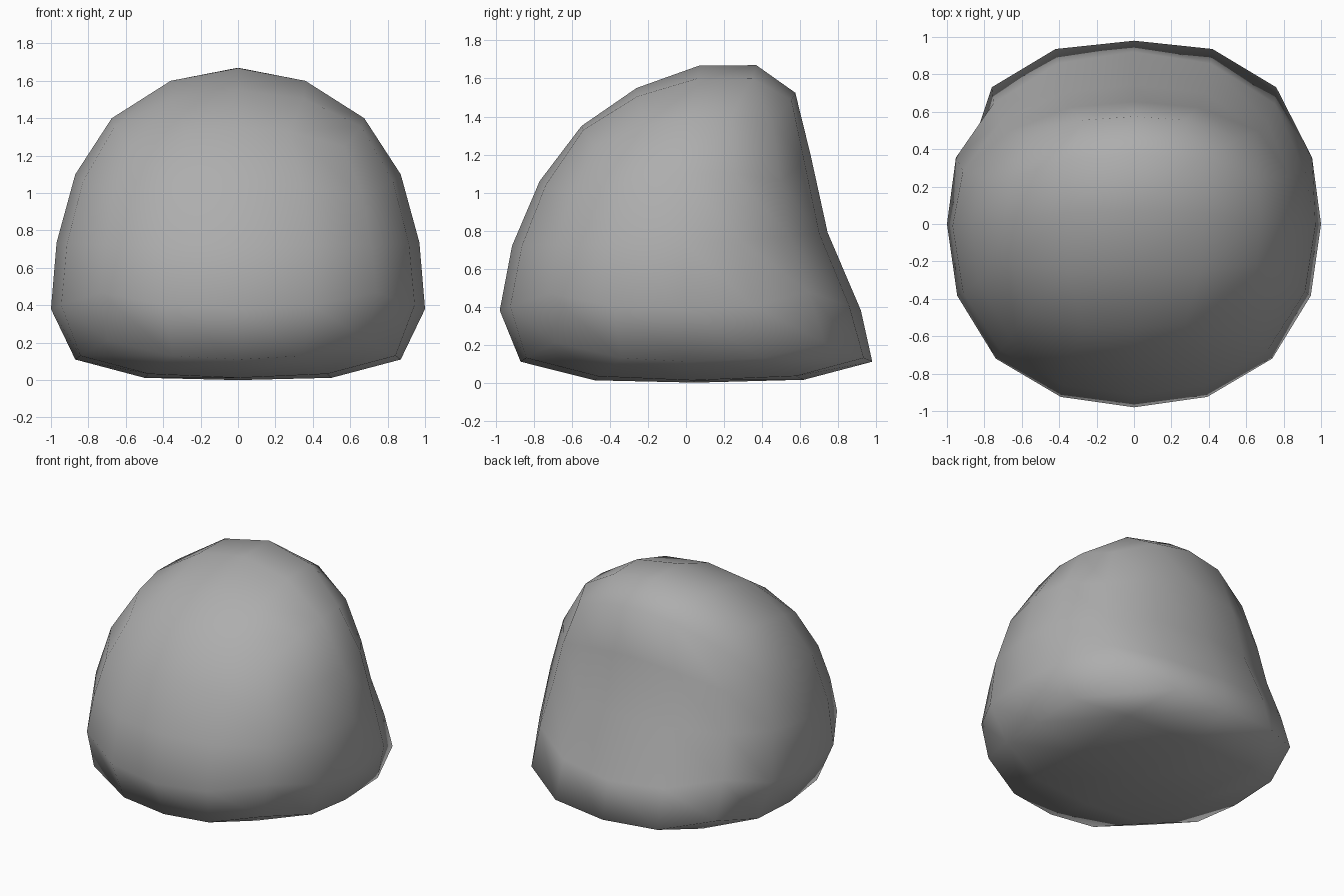
import bpy, bmesh, math

if "Cube" in bpy.data.objects:
    bpy.data.objects.remove(bpy.data.objects["Cube"])

# Level by level from bottom pole to top pole (22.5 degrees apart):
# half width, front y, side y, back y, front z, side z, back z, rear flare
LEVELS = [
    (0.00, 0.05, 0.05, 0.05, 0.00, 0.00, 0.00, 0.25),
    (0.50, -0.48, 0.03, 0.62, 0.012, 0.012, 0.015, 0.25),
    (0.87, -0.87, 0.02, 0.98, 0.11, 0.11, 0.11, 0.25),
    (1.00, -0.98, 0.00, 0.92, 0.38, 0.38, 0.38, 0.06),
    (0.97, -0.915, -0.01, 0.745, 0.72, 0.735, 0.79, 0.0),
    (0.87, -0.77, 0.00, 0.655, 1.06, 1.10, 1.20, 0.0),
    (0.675, -0.55, 0.02, 0.575, 1.35, 1.40, 1.525, 0.0),
    (0.36, -0.26, 0.06, 0.37, 1.55, 1.60, 1.67, 0.0),
    (0.00, 0.07, 0.07, 0.07, 1.668, 1.668, 1.668, 0.0),
]


def level_at(t):
    """Smoothly interpolate the level table."""
    i = min(int(t), 7)
    f = t - i
    a, b, c, d = (LEVELS[max(0, min(8, i + o))] for o in (-1, 0, 1, 2))
    return [q + 0.5 * f * (r - p + f * (2 * p - 5 * q + 4 * r - s
            + f * (3 * (q - r) + s - p))) for p, q, r, s in zip(a, b, c, d)]


def shape(co):
    """Move a cube grid point onto the rounded, leaning form."""
    x, y, z = (math.tan(v * math.pi / 4) for v in co)
    flat = math.hypot(x, y)
    t = round((math.degrees(math.atan2(z, flat)) + 90) / 22.5, 5)
    w, yf, ys, yb, zf, zs, zb, flare = level_at(t)
    c, s = (x / flat, y / flat) if flat > 1e-6 else (1, 0)
    bulge = 1 + 0.04 * (2 * s * c) ** 2
    px = w * c * bulge
    if s > 0:
        px *= 1 + flare * s * s
        return (px, ys + (yb - ys) * s * bulge, zs + (zb - zs) * s ** 1.4)
    return (px, ys + (ys - yf) * s * bulge, zs + (zs - zf) * s)


# Rounded body: a gridded cube inflated into the form
bm = bmesh.new()
bmesh.ops.create_cube(bm, size=2)
bmesh.ops.subdivide_edges(bm, edges=bm.edges[:], cuts=3, use_grid_fill=True)
for v in bm.verts:
    v.co = shape(v.co)
bmesh.ops.recalc_face_normals(bm, faces=bm.faces[:])
for f in bm.faces:
    f.smooth = True

mesh = bpy.data.meshes.new("rounded_body")
bm.to_mesh(mesh)
bm.free()
body = bpy.data.objects.new("rounded_body", mesh)
bpy.context.collection.objects.link(body)

# Mid grey surface
grey = bpy.data.materials.new("mid_grey")
grey.diffuse_color = (0.42, 0.42, 0.42, 1)
grey.use_nodes = True
grey.node_tree.nodes["Principled BSDF"].inputs["Base Color"].default_value = grey.diffuse_color
mesh.materials.append(grey)
